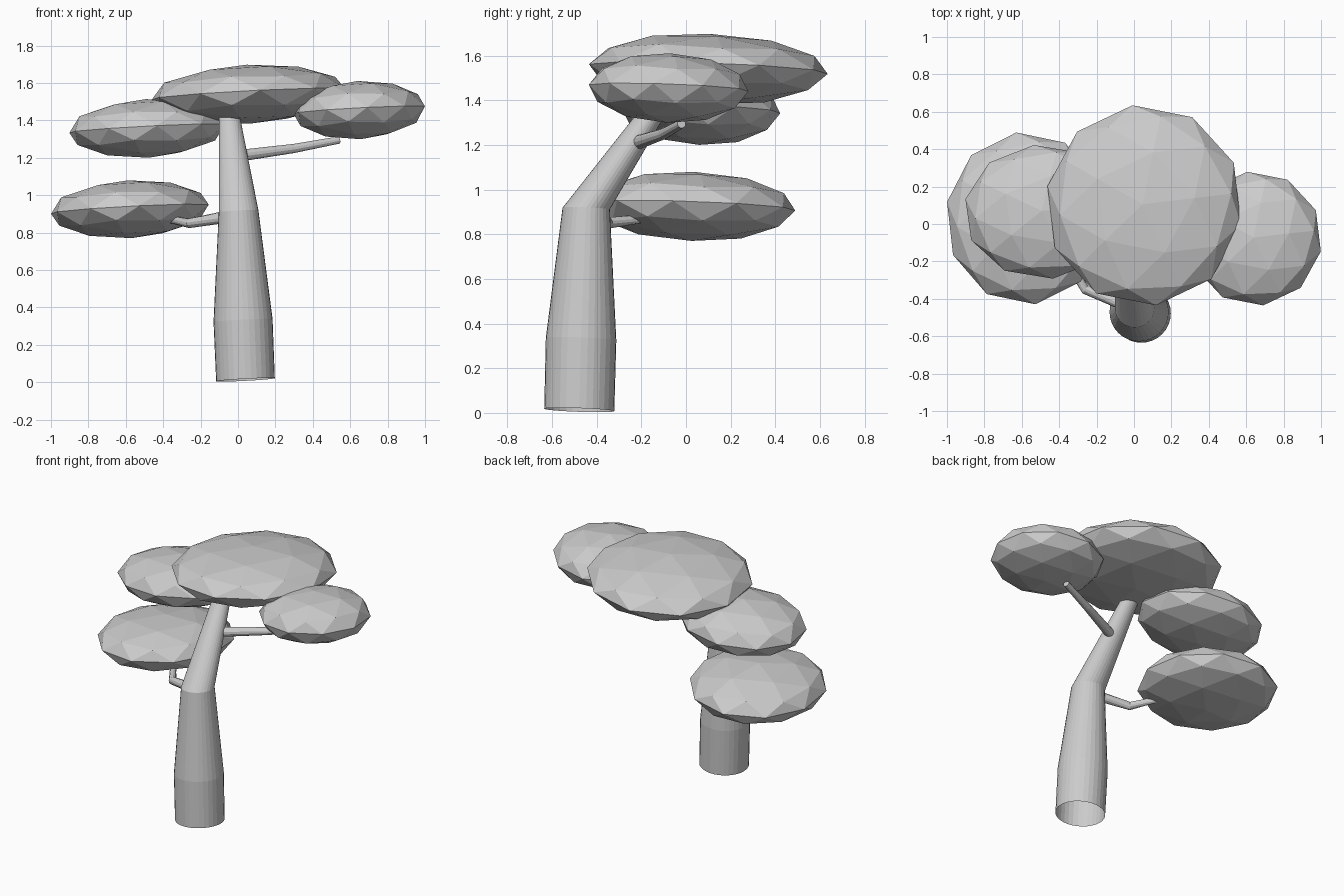
import bpy, bmesh, math
from mathutils import Matrix, Vector

if "Cube" in bpy.data.objects:
    bpy.data.objects.remove(bpy.data.objects["Cube"])

grey = bpy.data.materials.new("plain grey")
COLOR = (0.6, 0.6, 0.6, 1)
grey.diffuse_color = COLOR
grey.use_nodes = True
grey.node_tree.nodes["Principled BSDF"].inputs["Base Color"].default_value = COLOR

# The whole tree leans slightly
LEAN = Matrix.Rotation(math.radians(-3), 4, "Y") @ Matrix.Rotation(math.radians(-2), 4, "X")


def add_object(name, bm):
    mesh = bpy.data.meshes.new(name)
    bm.to_mesh(mesh)
    bm.free()
    mesh.materials.append(grey)
    obj = bpy.data.objects.new(name, mesh)
    bpy.context.collection.objects.link(obj)
    return obj


def tube(name, sections, sides, axes, cap_start):
    """Loft circles (centre, radius), each facing its own axis."""
    bm = bmesh.new()
    rings = []
    for (centre, radius), axis in zip(sections, axes):
        turn = Vector((0, 0, 1)).rotation_difference(axis).to_matrix()
        ring = []
        for i in range(sides):
            a = math.tau * i / sides
            offset = turn @ Vector((math.cos(a), math.sin(a), 0)) * radius
            ring.append(bm.verts.new(Vector(centre) + offset))
        rings.append(ring)
    for low, high in zip(rings, rings[1:]):
        for i in range(sides):
            j = (i + 1) % sides
            bm.faces.new((low[i], low[j], high[j], high[i]))
    bm.faces.new(rings[-1])
    if cap_start:
        bm.faces.new(rings[0][::-1])
    return add_object(name, bm)


def branch(name, sections):
    pts = [Vector(c) for c, r in sections]
    last = len(pts) - 1
    axes = [(pts[min(i + 1, last)] - pts[max(i - 1, 0)]).normalized() for i in range(last + 1)]
    return tube(name, sections, 12, axes, True)


def canopy(name, centre, radii):
    bm = bmesh.new()
    bmesh.ops.create_icosphere(bm, subdivisions=2, radius=1)
    shape = LEAN @ Matrix.Diagonal((*radii, 1)) @ Matrix.Rotation(math.radians(7), 4, "Z")
    bmesh.ops.transform(bm, matrix=shape, verts=bm.verts)
    add_object(name, bm).location = centre


# Trunk, open at the foot
trunk = [((0.04, -0.478, 0.013), 0.157), ((0.027, -0.47, 0.33), 0.158),
         ((0.003, -0.447, 0.915), 0.106), ((-0.046, -0.10, 1.42), 0.056)]
up = LEAN.to_3x3() @ Vector((0, 0, 1))
tube("trunk", trunk, 32, [up] * len(trunk), False)

# Branches
branch("left_branch", [((0.0, -0.22, 1.21), 0.032), ((0.30, -0.10, 1.25), 0.025),
                       ((0.54, -0.02, 1.295), 0.02)])
branch("right_branch", [((-0.03, -0.44, 0.89), 0.034), ((-0.26, -0.35, 0.85), 0.026),
                        ((-0.36, -0.20, 0.87), 0.02)])

# Leaf canopies
canopy("top_canopy", (0.055, 0.10, 1.54), (0.528, 0.539, 0.158))
canopy("left_canopy", (0.648, -0.078, 1.455), (0.358, 0.36, 0.156))
canopy("upper_right_canopy", (-0.485, 0.065, 1.357), (0.425, 0.36, 0.157))
canopy("lower_right_canopy", (-0.578, 0.03, 0.925), (0.43, 0.463, 0.155))
